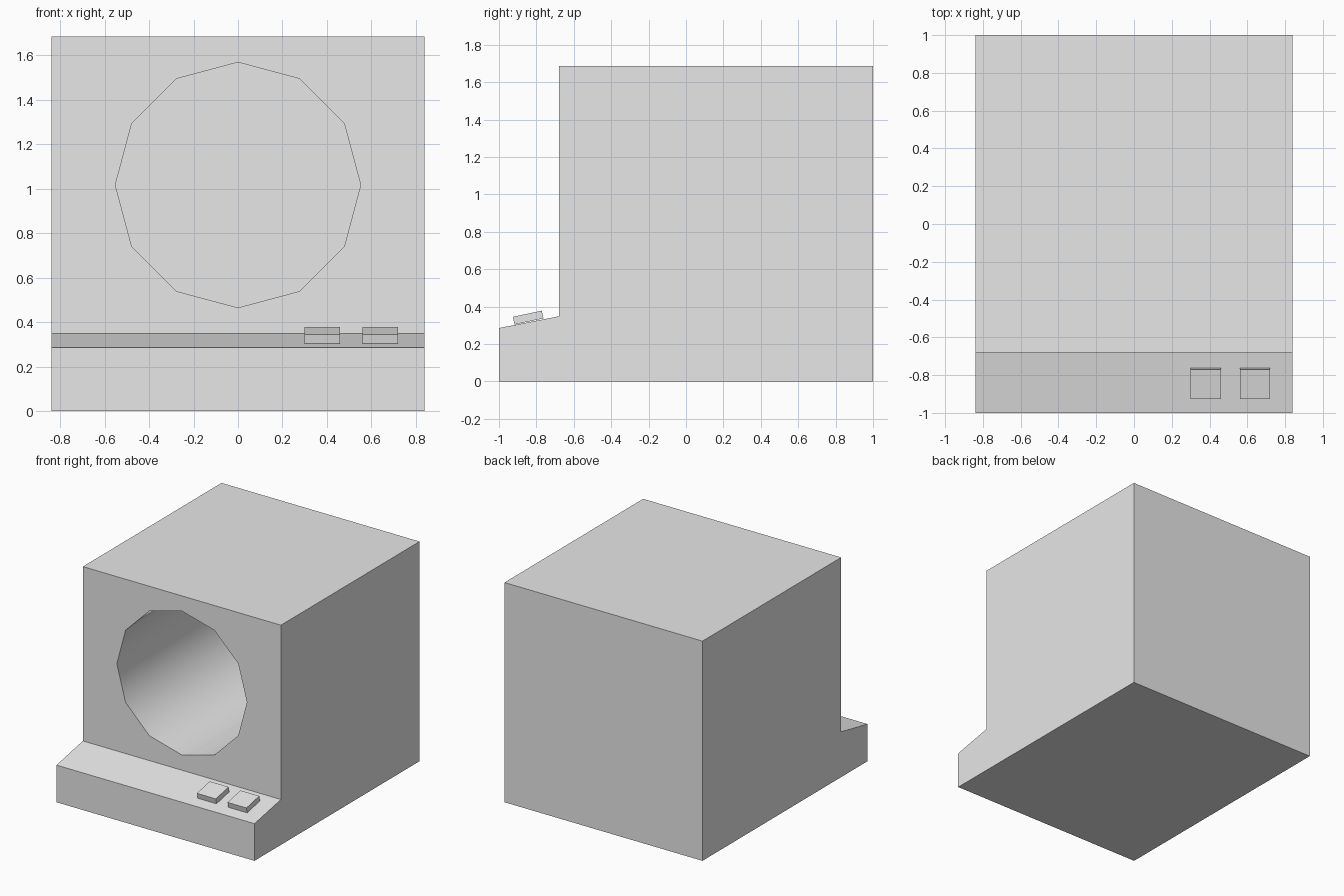
import bpy
import bmesh
import math
from mathutils import Matrix

cube = bpy.data.objects.get("Cube")
if cube:
    bpy.data.objects.remove(cube, do_unlink=True)

HALF_WIDTH = 0.84
TOP = 1.685
FACE_Y = -0.68          # front wall above the shelf
SHELF_LOW, SHELF_HIGH = 0.285, 0.348
BORE_Z, BORE_RADIUS, BORE_DEPTH = 1.017, 0.552, 1.4

grey = bpy.data.materials.new("light grey")
grey.use_nodes = True
colour = (0.8, 0.8, 0.8, 1)
grey.diffuse_color = colour
grey.node_tree.nodes["Principled BSDF"].inputs["Base Color"].default_value = colour


def make_object(name, bm):
    bmesh.ops.recalc_face_normals(bm, faces=bm.faces)
    mesh = bpy.data.meshes.new(name)
    bm.to_mesh(mesh)
    bm.free()
    mesh.materials.append(grey)
    obj = bpy.data.objects.new(name, mesh)
    bpy.context.collection.objects.link(obj)
    return obj


def select_only(obj):
    bpy.ops.object.select_all(action='DESELECT')
    obj.select_set(True)
    bpy.context.view_layer.objects.active = obj


# Casing: side profile swept across the width
profile = [(-1, 0), (1, 0), (1, TOP), (FACE_Y, TOP), (FACE_Y, SHELF_HIGH), (-1, SHELF_LOW)]
bm = bmesh.new()
side = bm.faces.new([bm.verts.new((-HALF_WIDTH, y, z)) for y, z in profile])
swept = bmesh.ops.extrude_face_region(bm, geom=[side])["geom"]
bmesh.ops.translate(bm, vec=(2 * HALF_WIDTH, 0, 0),
                    verts=[v for v in swept if isinstance(v, bmesh.types.BMVert)])
casing = make_object("casing", bm)

# Round bore: twelve-sided cutter with a vertex at the top
overlap = 0.1
bm = bmesh.new()
bmesh.ops.create_cone(bm, cap_ends=True, segments=12, radius1=BORE_RADIUS,
                      radius2=BORE_RADIUS, depth=BORE_DEPTH + overlap,
                      matrix=Matrix.Translation((0, FACE_Y + (BORE_DEPTH - overlap) / 2, BORE_Z))
                      @ Matrix.Rotation(math.pi / 2, 4, 'X'))
cutter = make_object("bore_cutter", bm)
cutter.hide_render = True
cut = casing.modifiers.new("bore", 'BOOLEAN')
cut.operation = 'DIFFERENCE'
cut.solver = 'EXACT'
cut.object = cutter
select_only(casing)
bpy.ops.object.modifier_apply(modifier=cut.name)
bpy.data.objects.remove(cutter, do_unlink=True)

# Smooth bore wall, crisp casing corners
select_only(casing)
bpy.ops.object.shade_smooth_by_angle(angle=math.radians(40))
# The shallow shelf and all other outer faces stay flat
for face in casing.data.polygons:
    centre = face.center
    inside = math.hypot(centre.x, centre.z - BORE_Z) < BORE_RADIUS and abs(face.normal.y) < 0.1
    face.use_smooth = inside

# Two push buttons tilted with the shelf
tilt = math.radians(12)
for name, x in (("inner_button", 0.38), ("outer_button", 0.64)):
    bm = bmesh.new()
    bmesh.ops.create_cube(bm, size=1, matrix=Matrix.Translation((x, -0.844, 0.341))
                          @ Matrix.Rotation(tilt, 4, 'X')
                          @ Matrix.Diagonal((0.16, 0.158, 0.042, 1)))
    make_object(name, bm)
